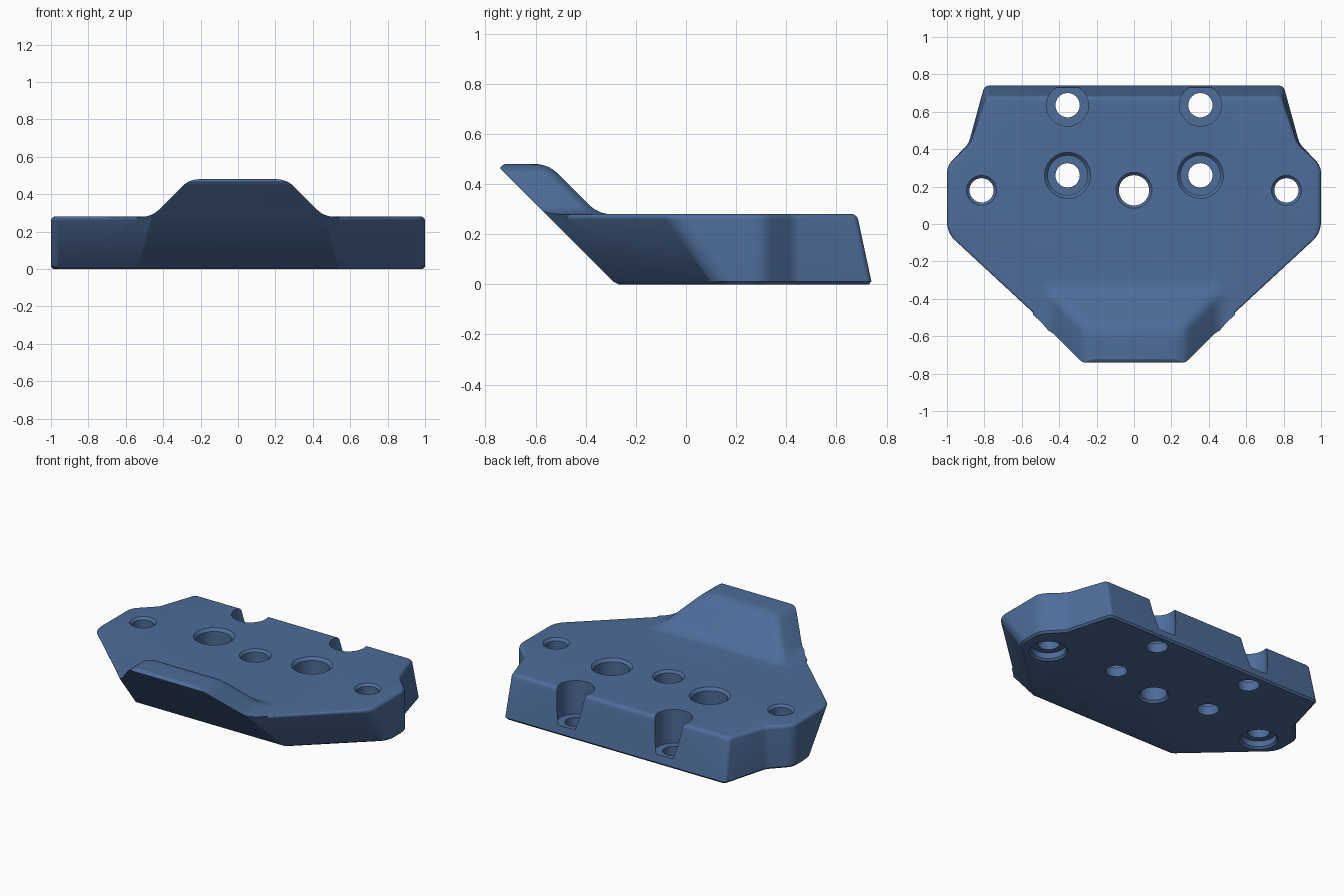
import bpy, bmesh, math
from mathutils import Vector

if "Cube" in bpy.data.objects:
    bpy.data.objects.remove(bpy.data.objects["Cube"])

H = 0.28            # plate height
SEG = 8             # segments per rounded corner


def fillet(pts, radii, closed=True):
    """Round the corners of a 2D polyline, always with the same point count."""
    out, n = [], len(pts)
    for i, (p, r) in enumerate(zip(pts, radii)):
        if not closed and i in (0, n - 1):
            out.append(Vector(p))
            continue
        p = Vector(p)
        a = (Vector(pts[i - 1]) - p).normalized()
        b = (Vector(pts[(i + 1) % n]) - p).normalized()
        half = a.angle(b) / 2
        centre = p + (a + b).normalized() * (r / math.sin(half))
        start = p + a * (r / math.tan(half)) - centre
        end = p + b * (r / math.tan(half)) - centre
        sweep = start.angle_signed(end)
        for k in range(SEG + 1):
            t = -sweep * k / SEG
            c, s = math.cos(t), math.sin(t)
            out.append(centre + Vector((start.x * c - start.y * s,
                                        start.x * s + start.y * c)))
    return out


def inset(pts, dists):
    """Move each edge of a counter-clockwise polygon inward by its own distance."""
    n, lines = len(pts), []
    for i in range(n):
        p, q = Vector(pts[i]), Vector(pts[(i + 1) % n])
        d = (q - p).normalized()
        lines.append((p + Vector((-d.y, d.x)) * dists[i], d))
    out = []
    for i in range(n):
        (p, d), (q, e) = lines[i - 1], lines[i]
        w = q - p
        out.append(p + d * ((w.x * e.y - w.y * e.x) / (d.x * e.y - d.y * e.x)))
    return out


def loft(bm, rings):
    """Skin closed rings of 3D points and cap both ends."""
    vs = [[bm.verts.new(p) for p in ring] for ring in rings]
    n = len(vs[0])
    for a, b in zip(vs, vs[1:]):
        for i in range(n):
            j = (i + 1) % n
            bm.faces.new((a[i], a[j], b[j], b[i]))
    bm.faces.new(vs[0][::-1])
    bm.faces.new(vs[-1])


def make(name, bm):
    bmesh.ops.recalc_face_normals(bm, faces=bm.faces)
    me = bpy.data.meshes.new(name)
    bm.to_mesh(me)
    bm.free()
    ob = bpy.data.objects.new(name, me)
    bpy.context.collection.objects.link(ob)
    return ob


def mirrored(half):
    return half + [(-x, y) for x, y in reversed(half)]


# plate: lofted outline with raked front, raked rear and rounded rims
low = mirrored([(.54, -.28), (1, .14), (1, .31), (.885, .43), (.80, .742)])
top = mirrored([(.46, -.56), (1, -.06), (1, .31), (.875, .43), (.788, .682)])
rad = [.012, .13, .10, .10, .03]
rad += rad[::-1]


def plate_ring(z, off):
    t = z / H
    pts = [Vector(a).lerp(Vector(b), t) for a, b in zip(low, top)]
    dists = [off] * 9 + [0 if z > .1 else off]      # last edge is the front
    return [(p.x, p.y, z) for p in fillet(inset(pts, dists), rad)]


R = .022
rings = [plate_ring(0, .012), plate_ring(.012, 0)]
for k in range(6):
    a = math.pi / 2 * k / 5
    rings.append(plate_ring(H - R + R * math.sin(a), R * (1 - math.cos(a))))
bm = bmesh.new()
loft(bm, rings)
plate = make("mounting_plate", bm)

# raised nose: stacked rings following a rounded ramp section
section = fillet([(.54, .279), (.46, .28), (.26, .48), (.10, .48)],
                 [0, .13, .13, 0], closed=False)[:-1]
section = [Vector((.54, .2))] + section
rings = []
for s, z in section:
    front = -.28 - z + .0005
    if z > .462:
        front = -.7415 + .02 * ((z - .462) / .018) ** 2
    back = s - .81
    ring = fillet([(s, front), (s, back), (-s, back), (-s, front)],
                  [.004, .05, .05, .004])
    rings.append([(p.x, p.y, z) for p in ring])
bm = bmesh.new()
loft(bm, rings)
# trim the nose foot flush with the slanted front corners of the plate
a, b, c = Vector((.54, -.28, 0)), Vector((1, .14, 0)), Vector((.46, -.56, H))
nrm = (b - a).cross(c - a).normalized()
if nrm.x < 0:
    nrm = -nrm
for sx in (1, -1):
    n = Vector((nrm.x * sx, nrm.y, nrm.z))
    co = Vector((a.x * sx, a.y, a.z)) - n * .0005
    bmesh.ops.bisect_plane(bm, geom=bm.verts[:] + bm.edges[:] + bm.faces[:],
                           plane_co=co, plane_no=n, clear_outer=True)
    bmesh.ops.holes_fill(bm, edges=[e for e in bm.edges if e.is_boundary], sides=0)
nose = make("nose_ramp", bm)

# hole cutters: revolved (radius, height) steps
rear = [(.065, -.1), (.065, .06), (.112, .06), (.112, .6)]
middle = [(.065, -.1), (.065, .06), (.106, .06), (.106, .262), (.124, .281), (.124, .6)]
centre = [(.096, -.1), (.096, -.001), (.081, .014), (.081, .265), (.097, .281), (.097, .6)]
side = [(.118, -.1), (.118, -.001), (.105, .012), (.105, .05), (.065, .05),
        (.065, .265), (.081, .281), (.081, .6)]
holes = [(0, .18, centre)]
for sx in (1, -1):
    holes += [(.355 * sx, .635, rear), (.355 * sx, .26, middle), (.815 * sx, .18, side)]
bm = bmesh.new()
N = 48
for x, y, prof in holes:
    loft(bm, [[(x + r * math.cos(math.tau * k / N), y + r * math.sin(math.tau * k / N), z)
               for k in range(N)] for r, z in prof])
cutter = make("hole_cutter", bm)

# combine the parts
bpy.context.view_layer.objects.active = plate
plate.select_set(True)
for ob, op in ((nose, 'UNION'), (cutter, 'DIFFERENCE')):
    m = plate.modifiers.new(op.lower(), 'BOOLEAN')
    m.object, m.operation, m.solver = ob, op, 'EXACT'
    bpy.ops.object.modifier_apply(modifier=m.name)
    bpy.data.objects.remove(ob)

# finish
blue = bpy.data.materials.new("steel_blue")
blue.diffuse_color = (.075, .15, .32, 1)
blue.use_nodes = True
blue.node_tree.nodes["Principled BSDF"].inputs["Base Color"].default_value = blue.diffuse_color
plate.data.materials.clear()
plate.data.materials.append(blue)
bpy.ops.object.shade_smooth_by_angle(angle=math.radians(30))
